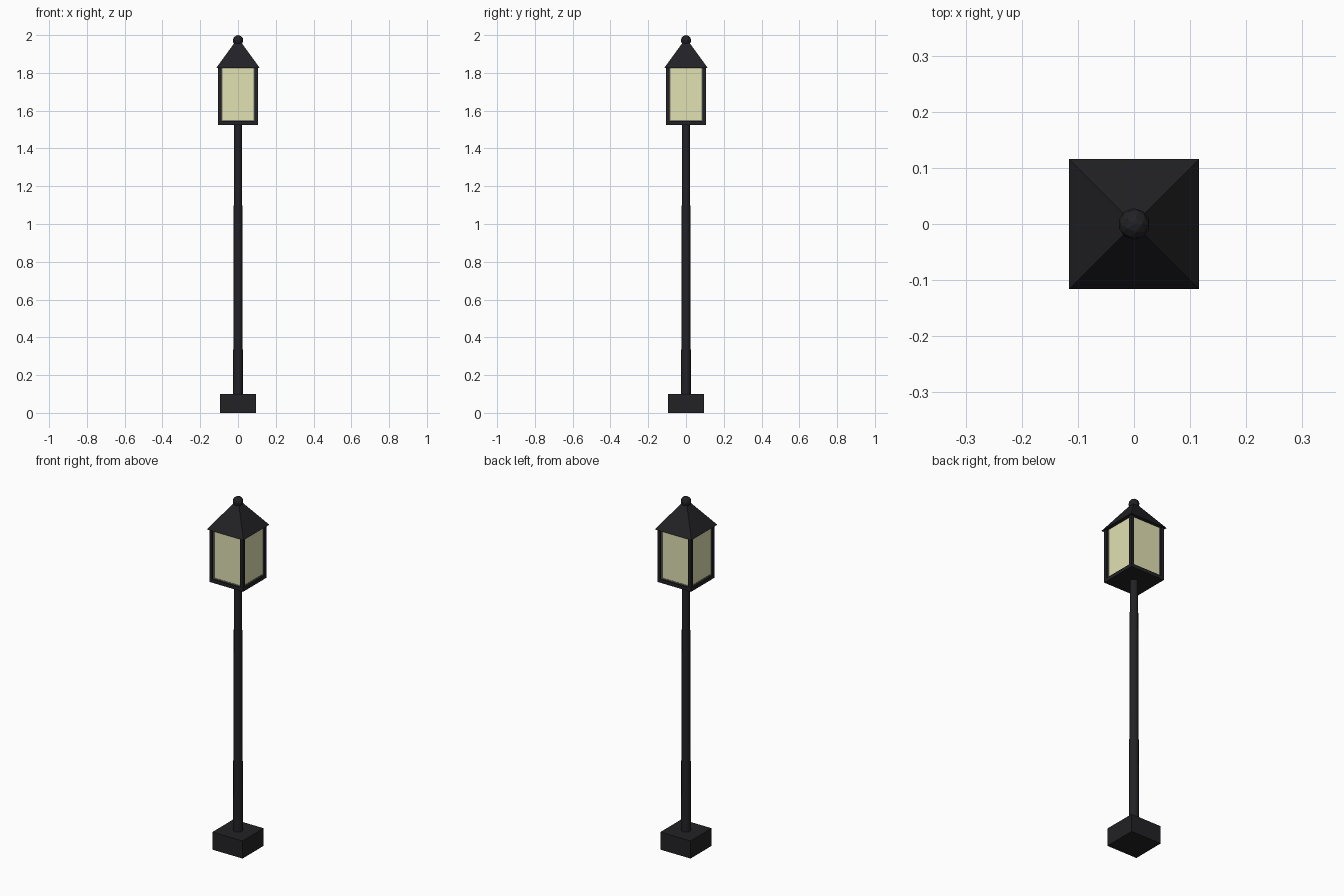
import bpy, bmesh
from math import pi, sqrt

if "Cube" in bpy.data.objects:
    bpy.data.objects.remove(bpy.data.objects["Cube"])


def material(name, rgb):
    m = bpy.data.materials.new(name)
    m.diffuse_color = (*rgb, 1)
    m.use_nodes = True
    m.node_tree.nodes["Principled BSDF"].inputs["Base Color"].default_value = m.diffuse_color
    return m


IRON = material("dark_iron", (0.016, 0.016, 0.019))
GLASS = material("warm_glass", (0.75, 0.75, 0.45))
TRIM = material("pane_trim", (0.2, 0.2, 0.17))


def finish(name, mat):
    ob = bpy.context.object
    ob.name = name
    ob.data.materials.append(mat)
    return ob


def box(name, half_x, half_y, z0, z1, mat, x=0, y=0):
    bpy.ops.mesh.primitive_cube_add(size=1, location=(x, y, (z0 + z1) / 2))
    bpy.context.object.scale = (2 * half_x, 2 * half_y, z1 - z0)
    return finish(name, mat)


def cone(name, sides, r0, r1, z0, z1, mat, turn=0):
    bpy.ops.mesh.primitive_cone_add(vertices=sides, radius1=r0, radius2=r1, depth=z1 - z0,
                                    location=(0, 0, (z0 + z1) / 2), rotation=(0, 0, turn))
    return finish(name, mat)


# Footing and tapered pole
box("base", 0.095, 0.095, 0, 0.10, IRON)
cone("pole", 12, 0.026, 0.021, 0.09, 1.53, IRON)
bpy.ops.object.shade_smooth_by_angle()

# Lantern frame: floor plate, corner posts
W, POST, Z0, Z1 = 0.106, 0.018, 1.525, 1.826
box("lantern_floor", W, W, Z0, Z0 + 0.02, IRON)
c = W - POST / 2
for sx in (-1, 1):
    for sy in (-1, 1):
        box("corner_post", POST / 2, POST / 2, Z0, Z1, IRON, sx * c, sy * c)

# Glass block set back behind the frame
G = W - 0.010
box("glass", G, G, Z0 + 0.015, Z1, GLASS)

# Thin trim around each pane: two uprights and a sill
R, T, D = W - POST, 0.006, 0.003
for k in range(4):
    bm = bmesh.new()
    for cx, cz, sx, sz in ((-R + T / 2, (Z0 + Z1) / 2 + 0.01, T, Z1 - Z0 - 0.02),
                           (R - T / 2, (Z0 + Z1) / 2 + 0.01, T, Z1 - Z0 - 0.02),
                           (0, Z0 + 0.02 + T / 2, 2 * R, T)):
        verts = bmesh.ops.create_cube(bm, size=1)["verts"]
        bmesh.ops.scale(bm, vec=(sx, D, sz), verts=verts)
        bmesh.ops.translate(bm, vec=(cx, -G, cz), verts=verts)
    me = bpy.data.meshes.new("pane_trim")
    bm.to_mesh(me)
    bm.free()
    me.materials.append(TRIM)
    ob = bpy.data.objects.new("pane_trim", me)
    ob.rotation_euler.z = k * pi / 2
    bpy.context.collection.objects.link(ob)

# Pyramid roof and ball finial
cone("roof", 4, 0.116 * sqrt(2), 0.0, 1.825, 1.985, IRON, pi / 4)
bpy.ops.mesh.primitive_ico_sphere_add(subdivisions=2, radius=0.028, location=(0, 0, 1.972))
finish("finial", IRON)
